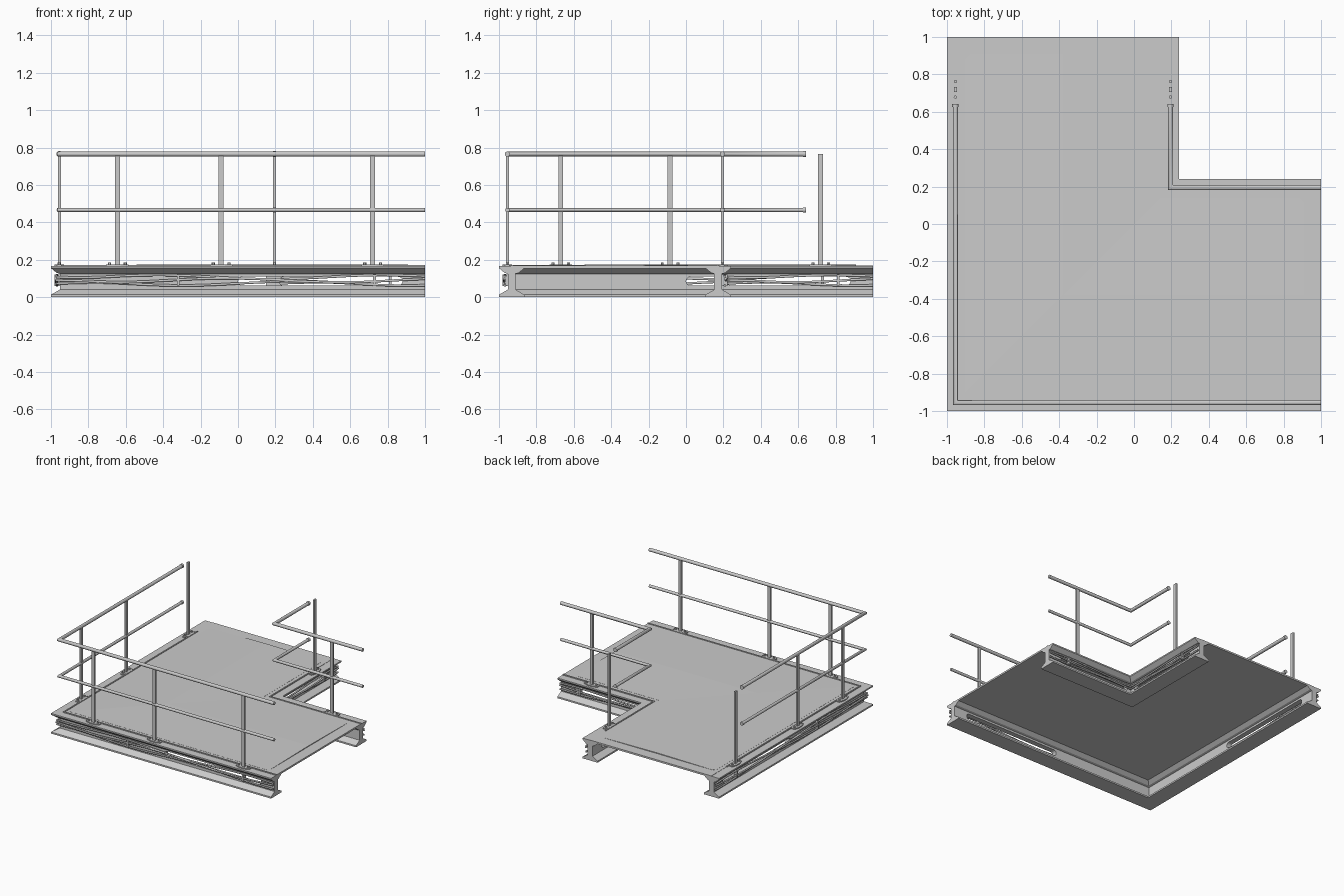
import bpy, bmesh, math
from mathutils import Vector

if "Cube" in bpy.data.objects:
    bpy.data.objects.remove(bpy.data.objects["Cube"])

OUT, INN = -1.0, 0.24          # outer and inner side of the L-shaped walkway
S = {"outer": 1, "inner": -1}  # direction in which offsets move inward


def make(name, verts, faces, smooth=False):
    me = bpy.data.meshes.new(name)
    me.from_pydata([tuple(v) for v in verts], [], faces)
    bm = bmesh.new()
    bm.from_mesh(me)
    bmesh.ops.recalc_face_normals(bm, faces=bm.faces)
    bm.to_mesh(me)
    bm.free()
    ob = bpy.data.objects.new(name, me)
    bpy.context.collection.objects.link(ob)
    if smooth:
        for o in bpy.context.selected_objects:
            o.select_set(False)
        ob.select_set(True)
        bpy.context.view_layer.objects.active = ob
        bpy.ops.object.shade_smooth_by_angle(angle=math.radians(50))
    return ob


def line(side, o):
    return OUT + o if side == "outer" else INN - o


def loft(name, rings, smooth=False):
    n = len(rings[0])
    verts = [v for r in rings for v in r]
    faces = [(k*n+i, k*n+(i+1) % n, (k+1)*n+(i+1) % n, (k+1)*n+i)
             for k in range(len(rings)-1) for i in range(n)]
    faces += [tuple(range(n)), tuple(range((len(rings)-1)*n, len(rings)*n))]
    return make(name, verts, faces, smooth)


def sweep(name, side, prof, end_x=1.0, end_y=1.0, smooth=False):
    """Mitred sweep of an (offset, z) profile round the corner."""
    p = [(line(side, o), z) for o, z in prof]
    return loft(name, [[(end_x, c, z) for c, z in p],
                       [(c, c, z) for c, z in p],
                       [(c, end_y, z) for c, z in p]], smooth)


def prism(name, pts, z0, z1):
    return loft(name, [[(x, y, z0) for x, y in pts], [(x, y, z1) for x, y in pts]])


def box(name, c, s):
    x, y, z = c
    a, b, h = (v/2 for v in s)
    return prism(name, [(x-a, y-b), (x+a, y-b), (x+a, y+b), (x-a, y+b)], z-h, z+h)


def place(side, axis, o, t):
    """Point at distance t along the x or y leg, offset o from the side."""
    c = line(side, o)
    return (t, c) if axis == "x" else (c, t)


def circle(cx, cy, r, n=10):
    return [(cx+r*math.cos(2*math.pi*i/n), cy+r*math.sin(2*math.pi*i/n)) for i in range(n)]


def cable(name, pts, r):
    cu = bpy.data.curves.new(name, "CURVE")
    cu.dimensions = "3D"
    cu.bevel_depth, cu.bevel_resolution, cu.use_fill_caps = r, 1, True
    sp = cu.splines.new("POLY")
    sp.points.add(len(pts)-1)
    for q, p in zip(sp.points, pts):
        q.co = (*p, 1)
    ob = bpy.data.objects.new(name, cu)
    bpy.context.collection.objects.link(ob)


# I-beam section with tapered flanges
half = [(.0, .0), (.0, .013), (.047, .04), (.047, .125), (.03, .13), (.0, .155), (.0, .166)]
section = half + [(.136-o, z) for o, z in reversed(half)]

for side in ("outer", "inner"):
    beam = sweep(f"{side}_beam", side, section)

    # long rounded slots through the beam web
    a, b = (0.0, .88) if side == "outer" else (.22, .88)
    for axis in "xy":
        r, zc = .024, .085
        arc = [(b-r+r*math.cos(t), zc+r*math.sin(t))
               for t in [math.pi*(i/6-.5) for i in range(7)]]
        arc += [(a+r-r*math.cos(t), zc-r*math.sin(t))
                for t in [math.pi*(i/6-.5) for i in range(7)]]
        rings = [[(*place(side, axis, o, t), z) for t, z in arc] for o in (.03, .106)]
        cut = loft(f"{side}_slot_cutter_{axis}", rings)
        cut.hide_render = True
        cut.hide_viewport = True
        m = beam.modifiers.new("slot", "BOOLEAN")
        m.operation, m.object, m.solver = "DIFFERENCE", cut, "EXACT"

    # raised lip on top of the beam
    sweep(f"{side}_lip", side, [(.064, .16), (.064, .173), (.074, .173), (.074, .16)], 1, .8)

    # handrails with end collars
    for label, z, r in (("top", .765, .014), ("middle", .466, .012)):
        sweep(f"{side}_{label}_rail", side, circle(.045, z, r), 1, .64, True)
        c = line(side, .045)
        loft(f"{side}_{label}_rail_collar",
             [[(x, y, q) for x, q in circle(c, z, r+.003)] for y in (.625, .642)], True)

    # posts on bolted foot plates
    spots = ([("x", -.645), ("x", -.09), ("x", .72), ("y", -.67), ("y", -.085), ("y", .72)]
             if side == "outer" else [("x", .72), ("y", .72)])
    foot = [(-.06, -.012), (-.02, -.026), (.02, -.026), (.06, -.012),
            (.06, .012), (.02, .026), (-.02, .026), (-.06, .012)]
    for i, (axis, t) in enumerate(spots):
        x, y = place(side, axis, .045, t)
        dims = (.026, .015) if axis == "x" else (.015, .026)
        box(f"{side}_post_{i}", (x, y, .4625), (*dims, .605))
        prism(f"{side}_post_foot_{i}",
              [(x+u, y+v) if axis == "x" else (x+v, y+u) for u, v in foot], .16, .174)
        for k in (-.042, .042):
            bx, by = place(side, axis, .045, t+k)
            prism(f"{side}_foot_bolt_{i}", circle(bx, by, .009, 6), .17, .185)

    # drooping cables along the outside of the web
    for j, z in enumerate((.073, .09, .107)):
        o = .032 - .004*(j % 2)
        c = line(side, o)
        pts = []
        for axis in "xy":
            n = 24
            leg = []
            for i in range(n+1):
                t = 1 + (c-1)*i/n
                fade = min(1, (t-c)*3)
                wave = .011*fade*math.sin(5.2*t + j*1.9)
                leg.append((*place(side, axis, o, t), z+wave))
            pts += leg if axis == "x" else leg[::-1][1:]
        cable(f"{side}_cable_{j}", pts, .007)

    # cable clips
    for axis in "xy":
        for t in ((-.32, .73) if side == "outer" else (.815,)):
            x, y = place(side, axis, .034, t)
            box(f"{side}_cable_clip", (x, y, .09),
                (.014, .03, .06) if axis == "x" else (.03, .014, .06))

# deck base plate
a, b = line("outer", .07), line("inner", .07)
prism("deck_base", [(a, a), (1, a), (1, b), (b, b), (b, 1), (a, 1)], .154, .168)

# slightly crowned deck panel with creased centre lines and clipped corners
lo, hi, inn, mid, ch = -.9, .91, .135, -.38, .025
low, top = .169, .175
pts = [(lo, lo, low), (mid, mid, top), (inn, inn, low)]
leg = [(lo, hi-ch, low), (lo+ch, hi, low), (mid, hi, top), (inn-ch, hi, low), (inn, hi-ch, low)]
pts += leg + [(y, x, z) for x, y, z in leg]
panel = make("deck_panel", pts, [(0, 3, 4, 5, 1), (1, 5, 6, 7, 2),
                                 (0, 1, 10, 9, 8), (1, 2, 12, 11, 10)])
sol = panel.modifiers.new("thickness", "SOLIDIFY")
sol.thickness = .006
sol.offset = -1 if panel.data.polygons[0].normal.z > 0 else 1
